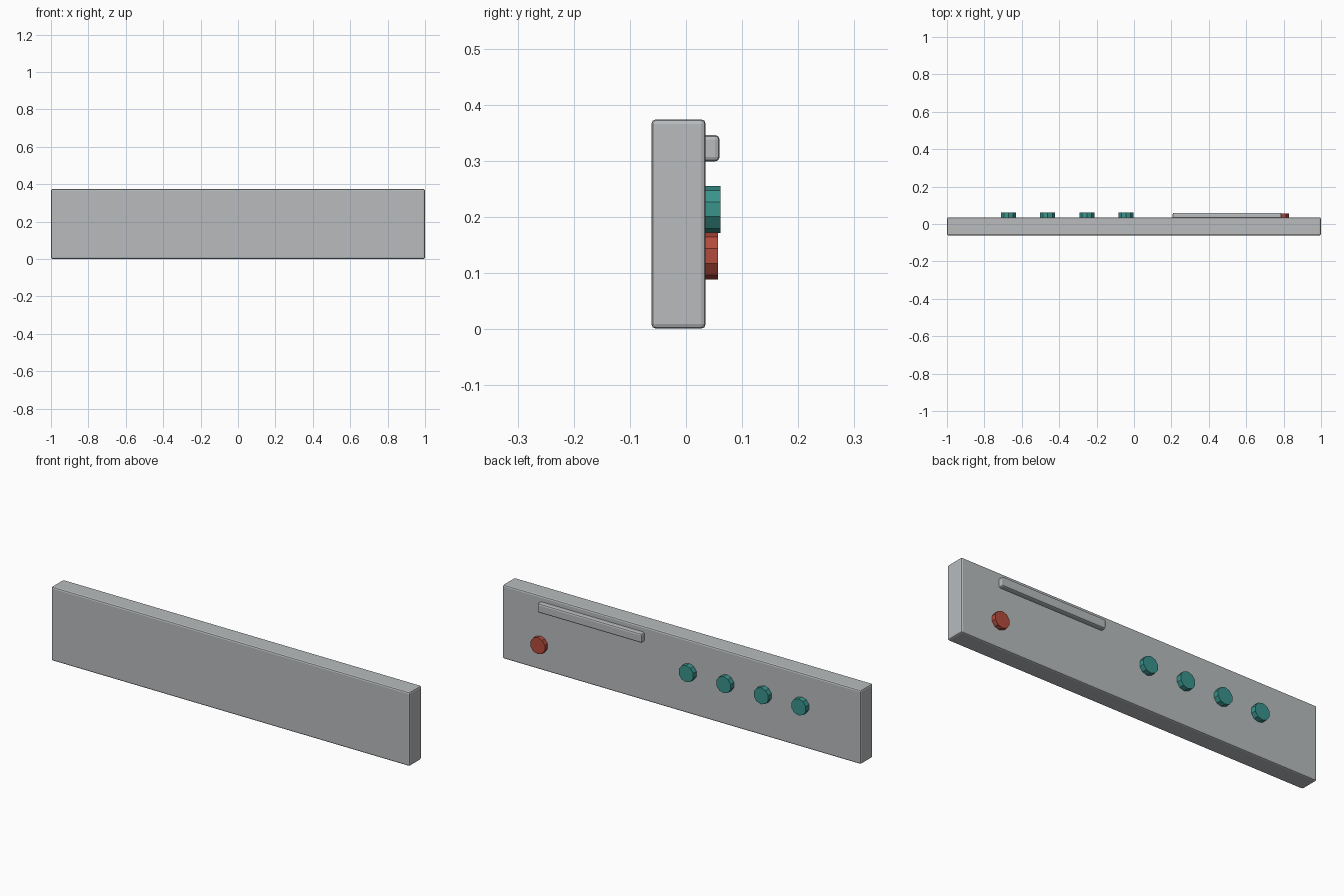
import bpy
import math

if "Cube" in bpy.data.objects:
    bpy.data.objects.remove(bpy.data.objects["Cube"])


def material(name, rgb):
    m = bpy.data.materials.new(name)
    m.diffuse_color = (*rgb, 1.0)
    m.use_nodes = True
    m.node_tree.nodes["Principled BSDF"].inputs["Base Color"].default_value = m.diffuse_color
    return m


GREY = material("light_grey", (0.48, 0.50, 0.515))
TEAL = material("teal", (0.042, 0.29, 0.26))
RED = material("red", (0.45, 0.07, 0.045))

FACE_Y = 0.035  # plane of the control face


def rounded_box(name, lo, hi, bevel, mat):
    centre = [(a + b) / 2 for a, b in zip(lo, hi)]
    size = [b - a for a, b in zip(lo, hi)]
    bpy.ops.mesh.primitive_cube_add(size=1, location=centre)
    ob = bpy.context.object
    ob.name = name
    ob.scale = size
    bpy.ops.object.transform_apply(location=False, rotation=False, scale=True)
    mod = ob.modifiers.new("soft_edges", 'BEVEL')
    mod.width = bevel
    mod.segments = 2
    ob.data.materials.append(mat)
    return ob


def knob(name, x, z, tip_y, mat):
    # ten-sided disc with a corner pointing up, sunk slightly into the panel
    base = FACE_Y - 0.005
    bpy.ops.mesh.primitive_cylinder_add(
        vertices=10, radius=0.042, depth=tip_y - base,
        location=(x, (base + tip_y) / 2, z), rotation=(math.radians(90), 0, 0))
    ob = bpy.context.object
    ob.name = name
    ob.data.materials.append(mat)
    return ob


# Main slab
rounded_box("panel_body", (-1, -0.0616, 0.001), (1, FACE_Y, 0.374), 0.008, GREY)

# Raised bar near the top of the control face
rounded_box("handle_bar", (0.207, FACE_Y - 0.008, 0.299), (0.789, 0.060, 0.346), 0.008, GREY)

# Row of teal knobs and one red button
for i in range(4):
    knob(f"knob_{i + 1}", -0.671 + 0.2093 * i, 0.2135, 0.0616, TEAL)
knob("red_button", 0.788, 0.1305, 0.057, RED)
